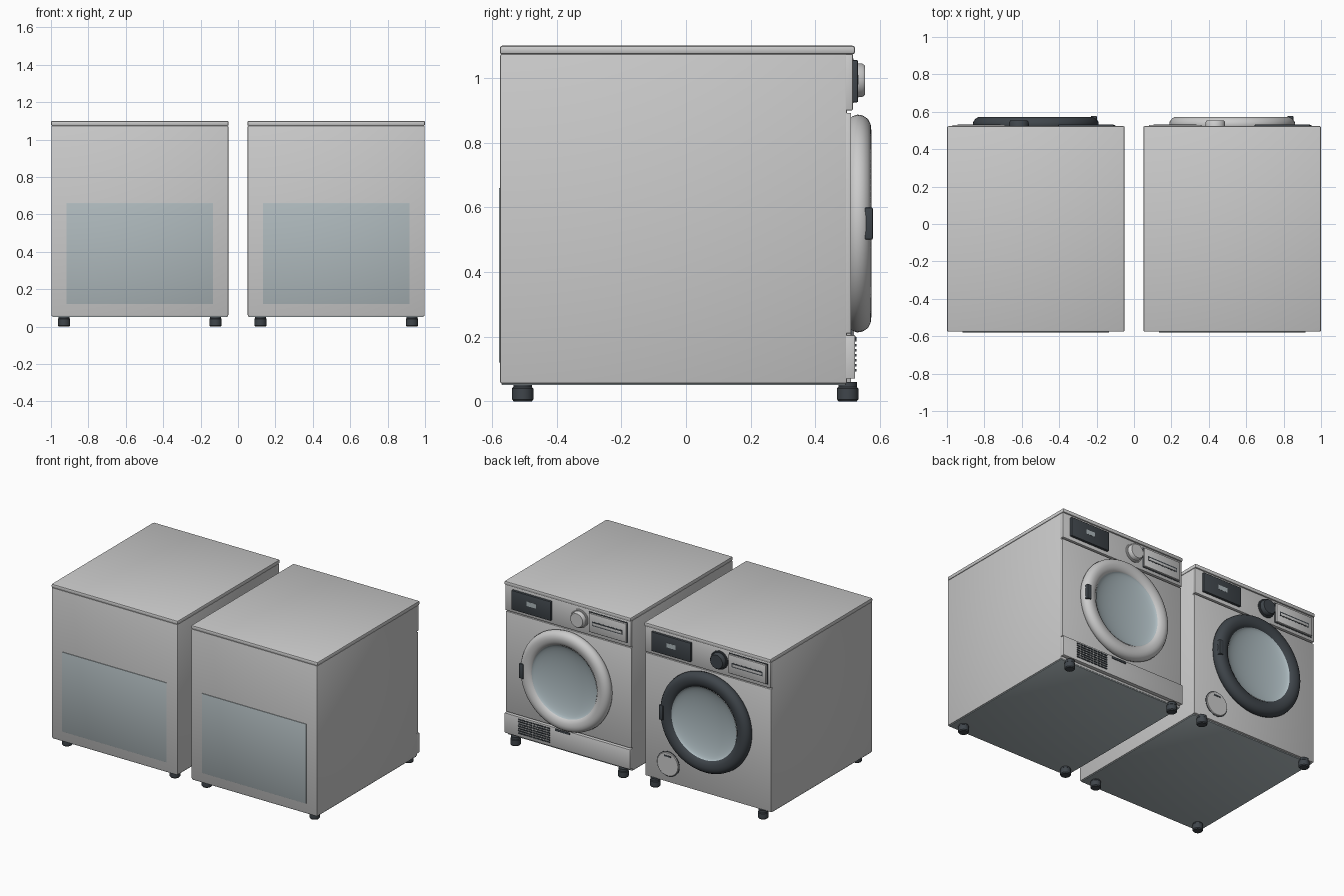
import bpy, bmesh, math
from mathutils import Vector

if "Cube" in bpy.data.objects:
    bpy.data.objects.remove(bpy.data.objects["Cube"])


def material(name, rgb):
    m = bpy.data.materials.new(name)
    m.diffuse_color = (*rgb, 1)
    m.use_nodes = True
    m.node_tree.nodes["Principled BSDF"].inputs["Base Color"].default_value = m.diffuse_color
    return m


DARK = material("dark_plastic", (0.05, 0.06, 0.07))
GLASS = material("tinted_glass", (0.42, 0.50, 0.53))
STEEL = material("back_steel", (0.42, 0.48, 0.50))


def finish(name, bm, mat):
    bmesh.ops.recalc_face_normals(bm, faces=bm.faces[:])
    me = bpy.data.meshes.new(name)
    bm.to_mesh(me)
    bm.free()
    ob = bpy.data.objects.new(name, me)
    bpy.context.collection.objects.link(ob)
    if mat:
        me.materials.append(mat)
    bpy.context.view_layer.objects.active = ob
    bpy.ops.object.select_all(action='DESELECT')
    ob.select_set(True)
    bpy.ops.object.shade_smooth_by_angle(angle=math.radians(35))
    return ob


def add_cube(bm, lo, hi):
    lo, hi = Vector(lo), Vector(hi)
    for v in bmesh.ops.create_cube(bm, size=1)['verts']:
        v.co = (lo + hi) / 2 + Vector(a * b for a, b in zip(v.co, hi - lo))


def box(name, x, y, z, mat=None, bevel=0.003):
    bm = bmesh.new()
    add_cube(bm, (x[0], y[0], z[0]), (x[1], y[1], z[1]))
    if bevel:
        bmesh.ops.bevel(bm, geom=bm.edges[:], offset=bevel, segments=2,
                        profile=0.5, affect='EDGES')
    return finish(name, bm, mat)


def lathe(name, profile, cx, cz, mat=None, n=64, cy=None):
    """Revolve (radius, height) points about the y axis, or about z if cy is given."""
    bm = bmesh.new()
    rings = []
    for r, h in profile:
        ring = []
        for i in range(1 if r == 0 else n):
            a = 2 * math.pi * i / n
            c, s = r * math.cos(a), r * math.sin(a)
            ring.append(bm.verts.new((cx + c, h, cz + s) if cy is None
                                     else (cx + c, cy + s, cz + h)))
        rings.append(ring)
    for p, q in zip(rings, rings[1:]):
        for i in range(n):
            quad = [p[i % len(p)], p[(i + 1) % len(p)],
                    q[(i + 1) % len(q)], q[i % len(q)]]
            bm.faces.new(list(dict.fromkeys(quad)))
    return finish(name, bm, mat)


def machine(label, cx, accent):
    n = lambda part: f"{label}_{part}"
    span = lambda a, b: (cx + a, cx + b)

    # Cabinet, lid, base and back panel
    box(n("cabinet"), span(-.473, .473), (-.575, .498), (.055, 1.075), bevel=.006)
    box(n("lid"), span(-.475, .475), (-.576, .523), (1.073, 1.1), bevel=.008)
    box(n("base_plate"), span(-.468, .468), (-.57, .495), (.05, .06), STEEL)
    box(n("back_panel"), span(-.392, .392), (-.579, -.57), (.12, .66), STEEL, .001)

    # Feet
    foot = [(0, 0), (.028, 0), (.033, .006), (.033, .04), (.029, .044), (.029, .06), (0, .06)]
    for sx in (-1, 1):
        for y in (-.505, .5):
            lathe(n("foot"), foot, cx + sx * .405, 0, DARK, 24, cy=y)

    # Control panel with display, knob and drawer
    box(n("control_panel"), span(-.472, .472), (.49, .516), (.9, 1.073))
    box(n("display"), span(.12, .415), (.51, .532), (.925, 1.055), DARK)
    box(n("display_window"), span(.23, .30), (.53, .533), (.98, 1.01), STEEL, 0)
    kx, kz = cx - .09, .993
    lathe(n("knob_collar"), [(0, .51), (.062, .51), (.062, .522), (.058, .525), (0, .525)],
          kx, kz, accent, 48)
    lathe(n("knob"), [(0, .52), (.053, .52), (.052, .545), (.046, .553), (0, .553)],
          kx, kz, accent, 48)
    dx, dz = (-.445, -.165), (.928, 1.055)
    box(n("drawer_shadow_gap"), span(dx[0] - .006, dx[1] + .006), (.51, .518),
        (dz[0] - .006, dz[1] + .006), DARK, 0)
    box(n("drawer"), span(*dx), (.51, .53), dz)
    box(n("drawer_grip_slot"), span(-.42, -.19), (.525, .531), (.975, 1.005), DARK, 0)
    box(n("drawer_grip"), span(-.415, -.195), (.525, .533), (.98, .997))

    # Round door: ring, dished glass and handle
    ring = [(.322, .505), (.332, .515), (.337, .53), (.334, .547), (.324, .562),
            (.308, .571), (.29, .573), (.27, .57), (.252, .562), (.242, .55), (.238, .53)]
    lathe(n("door_ring"), ring, cx, .55, accent, 96)
    bowl = [(.245 * math.sin(t), .556 - .04 * math.cos(t) ** 1.3)
            for t in [i * math.pi / 20 for i in range(11)]]
    bowl[-1] = (.245, .556)
    lathe(n("door_glass"), bowl, cx, .55, GLASS, 96)
    box(n("door_handle"), span(.295, .327), (.54, .578), (.5, .6), DARK, .005)


def washer(cx):
    machine("washer", cx, DARK)
    box("washer_front_panel", (cx - .472, cx + .472), (.49, .511), (.057, .892))
    # Round filter cover
    fx, fz = cx + .3, .18
    lathe("washer_filter_gap", [(0, .505), (.085, .505), (.085, .513), (0, .513)],
          fx, fz, DARK, 48)
    lathe("washer_filter_cover", [(0, .505), (.081, .505), (.081, .515), (.077, .519), (0, .519)],
          fx, fz, None, 48)
    box("washer_filter_notch", (fx - .025, fx + .025), (.515, .521), (fz + .05, fz + .06), DARK, 0)


def dryer(cx):
    machine("dryer", cx, None)
    box("dryer_front_panel", (cx - .472, cx + .472), (.49, .511), (.21, .892))
    box("dryer_kick_panel", (cx - .472, cx + .472), (.49, .523), (.07, .205))
    box("dryer_kick_latch", (cx - .02, cx + .09), (.515, .527), (.185, .2), DARK, .002)
    # Vent grille: rows of short slats
    bm = bmesh.new()
    for row in range(7):
        for col in range(9):
            x, z = cx + .13 + col * .027, .092 + row * .0155
            add_cube(bm, (x, .515, z), (x + .021, .528, z + .008))
    finish("dryer_vent_grille", bm, DARK)


washer(-.525)
dryer(.525)
